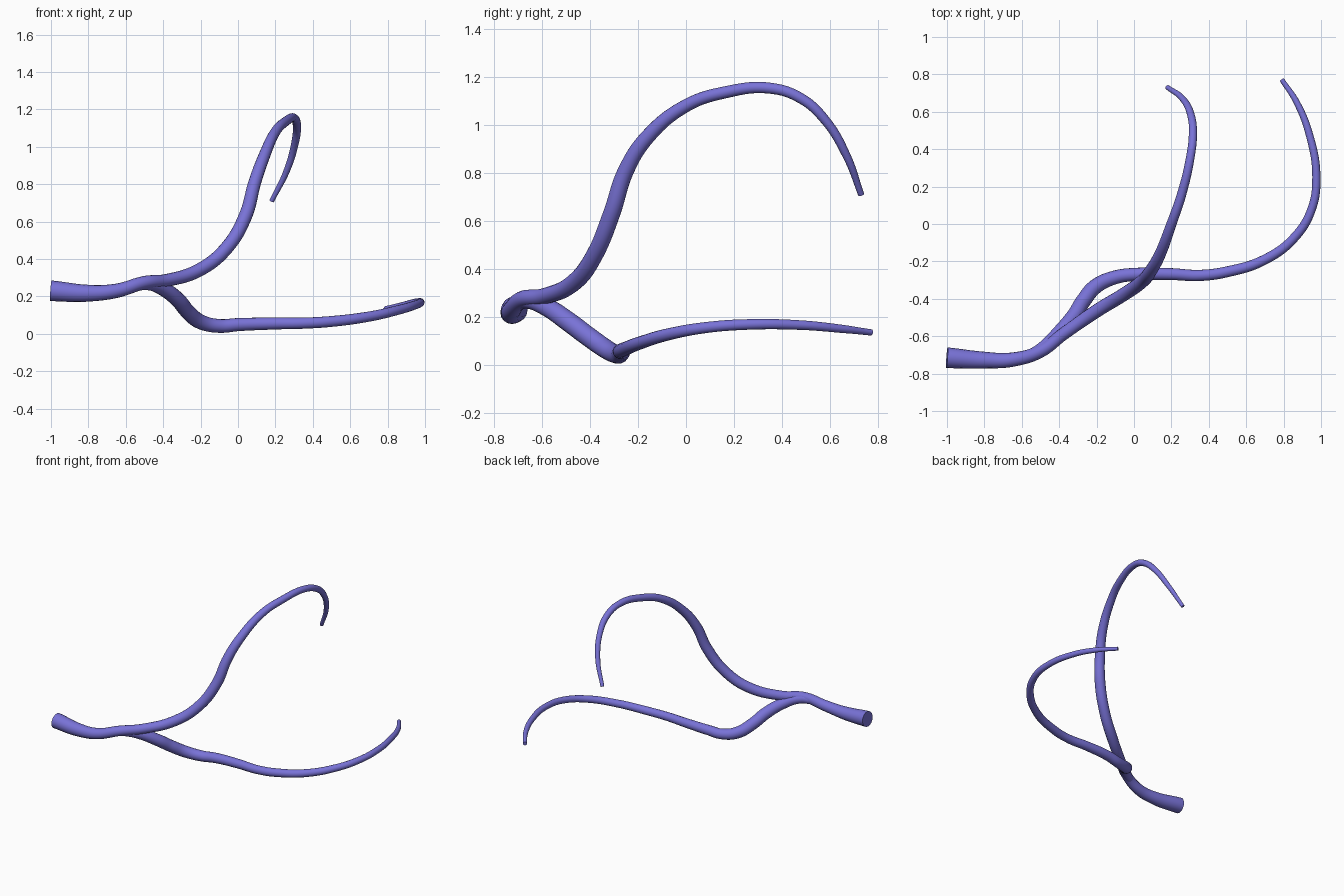
import bpy
import math

mat = bpy.data.materials.new("violet")
mat.diffuse_color = (0.19, 0.17, 0.68, 1)


def tapered_tube(name, points):
    """Smooth round tube through (x, y, z, radius) points."""
    cu = bpy.data.curves.new(name, 'CURVE')
    cu.dimensions = '3D'
    cu.bevel_depth = 1.0
    cu.bevel_resolution = 6
    cu.resolution_u = 10
    cu.use_fill_caps = True
    sp = cu.splines.new('BEZIER')
    sp.radius_interpolation = 'CARDINAL'
    sp.bezier_points.add(len(points) - 1)
    for bp, (x, y, z, r) in zip(sp.bezier_points, points):
        bp.co = (x, y, z)
        bp.radius = r
        bp.handle_left_type = bp.handle_right_type = 'AUTO'
    ob = bpy.data.objects.new(name, cu)
    bpy.context.collection.objects.link(ob)
    bpy.ops.object.select_all(action='DESELECT')
    ob.select_set(True)
    bpy.context.view_layer.objects.active = ob
    bpy.ops.object.convert(target='MESH')
    ob = bpy.context.object
    ob.data.materials.clear()
    ob.data.materials.append(mat)
    bpy.ops.object.shade_smooth_by_angle(angle=math.radians(40))
    return ob


# Trunk continuing into the tall hooked branch
tapered_tube("trunk_and_upper_branch", [
    (-1.00, -0.715, 0.230, .055), (-0.80, -0.728, 0.217, .045),
    (-0.65, -0.725, 0.230, .038), (-0.50, -0.680, 0.274, .035),
    (-0.38, -0.590, 0.286, .034), (-0.20, -0.465, 0.345, .036),
    (-0.06, -0.380, 0.460, .036), (0.04, -0.310, 0.630, .036),
    (0.09, -0.250, 0.810, .034), (0.14, -0.160, 0.950, .031),
    (0.20, 0.000, 1.080, .027), (0.255, 0.160, 1.135, .025),
    (0.30, 0.350, 1.153, .023), (0.315, 0.480, 1.110, .022),
    (0.305, 0.580, 1.020, .020), (0.26, 0.670, 0.870, .017),
    (0.18, 0.730, 0.710, .013)])

# Low branch sweeping round to the back
tapered_tube("lower_branch", [
    (-0.55, -0.700, 0.258, .030), (-0.48, -0.655, 0.266, .033),
    (-0.40, -0.580, 0.240, .038), (-0.32, -0.490, 0.180, .041),
    (-0.27, -0.410, 0.120, .041), (-0.20, -0.330, 0.064, .040),
    (-0.10, -0.285, 0.042, .037), (0.00, -0.270, 0.049, .035),
    (0.20, -0.268, 0.055, .032), (0.35, -0.275, 0.057, .030),
    (0.50, -0.255, 0.066, .029), (0.70, -0.190, 0.092, .027),
    (0.86, -0.070, 0.128, .025), (0.95, 0.080, 0.155, .023),
    (0.975, 0.250, 0.168, .022), (0.94, 0.470, 0.166, .020),
    (0.87, 0.650, 0.150, .017), (0.79, 0.772, 0.135, .013)])
